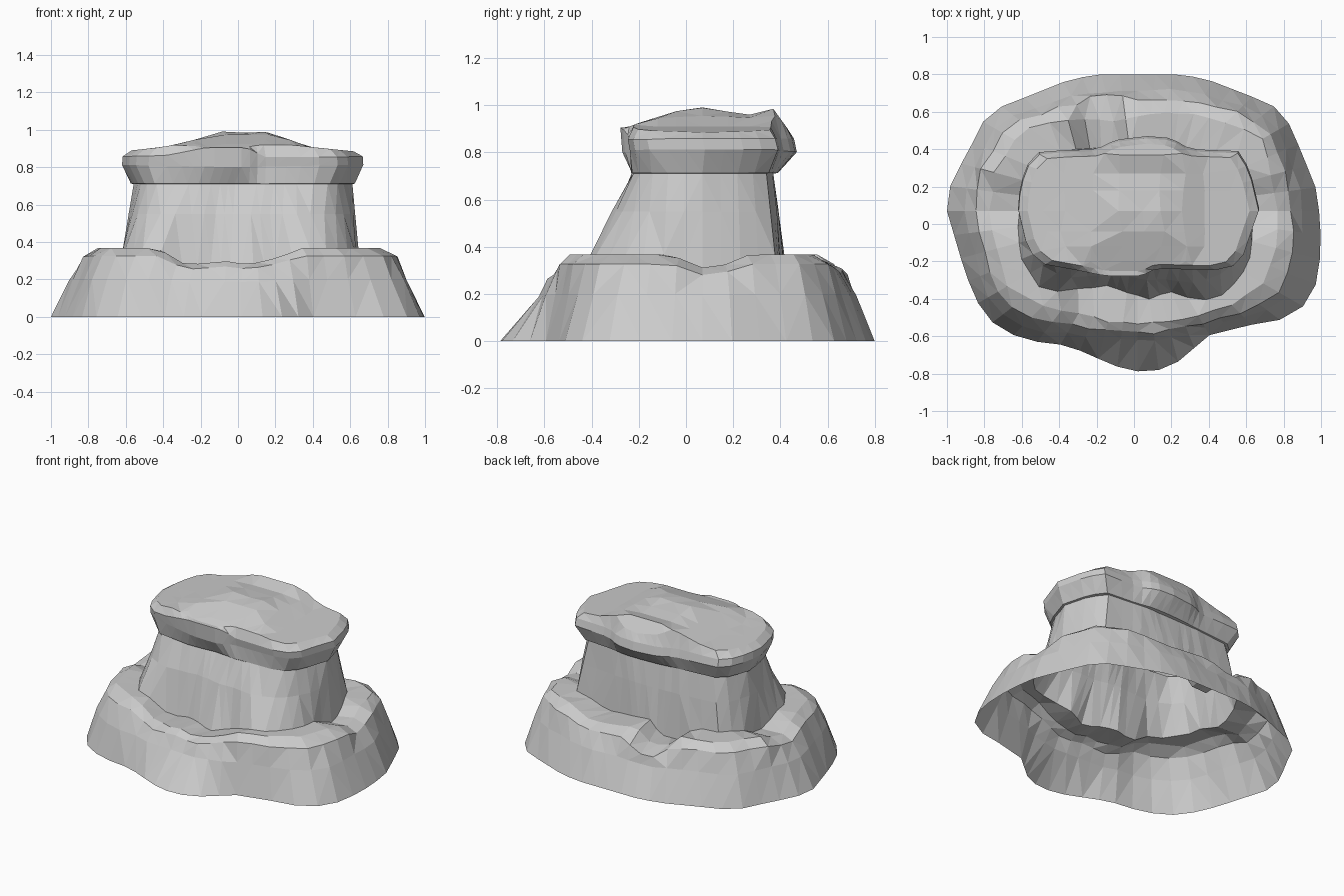
import bpy, bmesh, math, random
from mathutils import Vector
from mathutils.geometry import intersect_line_line_2d as hit, delaunay_2d_cdt

if "Cube" in bpy.data.objects:
    bpy.data.objects.remove(bpy.data.objects["Cube"])

random.seed(4)
N = 48
C = Vector((0.02, 0.07))

BASE = [(1, 0), (.97, .2), (.88, .42), (.8, .6), (.71, .65), (.4, .77), (.26, .8), (-.2, .8),
        (-.35, .77), (-.6, .67), (-.78, .6), (-.88, .4), (-.98, .22), (-1, .07), (-.95, -.1),
        (-.9, -.27), (-.8, -.5), (-.6, -.62), (-.35, -.65), (-.1, -.76), (.03, -.79), (.14, -.78),
        (.27, -.72), (.38, -.6), (.62, -.54), (.85, -.5), (.94, -.4), (.99, -.28)]
LEDGE = [(.77, .1), (.73, .28), (.68, .46), (.5, .54), (.3, .59), (.1, .59), (-.1, .55), (-.35, .56),
         (-.6, .5), (-.74, .3), (-.77, .1), (-.75, -.1), (-.68, -.33), (-.5, -.43), (-.3, -.48),
         (-.1, -.53), (.1, -.53), (.3, -.5), (.55, -.42), (.71, -.3), (.76, -.1)]
FOOT = [(.65, .07), (.62, .25), (.55, .38), (.3, .4), (0, .42), (-.3, .4), (-.53, .37), (-.61, .2),
        (-.62, 0), (-.6, -.2), (-.5, -.34), (-.4, -.36), (-.15, -.33), (.08, -.4), (.2, -.36),
        (.35, -.42), (.5, -.37), (.61, -.22)]
NECK = [(.61, .07), (.56, .25), (.5, .34), (.2, .37), (-.2, .36), (-.48, .33), (-.56, .15),
        (-.53, -.05), (-.46, -.19), (-.2, -.22), (0, -.2), (.12, -.23), (.45, -.22), (.55, -.12)]
CAP = [(.67, .07), (.62, .28), (.56, .38), (.3, .39), (.2, .45), (.07, .46), (-.1, .44), (-.2, .39),
       (-.5, .38), (-.56, .33), (-.61, .2), (-.62, .07), (-.58, -.1), (-.52, -.21), (-.3, -.25),
       (-.15, -.28), (.04, -.28), (.12, -.24), (.5, -.25), (.58, -.19), (.63, -.04)]


def sample(outline):
    out = []
    for i in range(N):
        a = 2 * math.pi * i / N
        far = C + 3 * Vector((math.cos(a), math.sin(a)))
        for p, q in zip(outline, outline[1:] + outline[:1]):
            h = hit(C, far, Vector(p), Vector(q))
            if h:
                out.append(h)
                break
    return out


def blend(a, b, t):
    return [p.lerp(q, t(p) if callable(t) else t) for p, q in zip(a, b)]


def scaled(pts, t):
    return [C + (p - C) * t for p in pts]


def interp(x, pts):
    for (x0, y0), (x1, y1) in zip(pts, pts[1:]):
        if x <= x1:
            return y0 + (y1 - y0) * max(0, (x - x0) / (x1 - x0))
    return pts[-1][1]


def dip(p):
    # Hollows worn into the ledge: front, back, right and left
    if p.y < -.2:
        return interp(p.x, [(-.43, 0), (-.28, .09), (-.05, .07), (.05, .09), (.22, .05), (.34, 0)])
    if p.y > .3:
        return interp(p.x, [(-.34, 0), (-.24, .1), (-.1, .1), (-.03, .02), (.3, .05), (.5, 0)])
    return interp(p.y, [(-.05, 0), (.03, .06), (.15, .05), (.27, 0)])


def lower_t(p):
    # How far the skirt leans in: the front toe slopes most
    if p.y < -.45:
        return interp(p.x, [(-.85, .38), (-.6, .3), (-.3, .38), (-.15, .65), (.2, .65), (.4, .35), (.8, .38)])
    return .38


def upper_t(p):
    if p.y < -.45:
        return interp(p.x, [(-.3, .62), (-.15, .8), (.2, .8), (.4, .62)])
    if p.y > .6:
        return interp(p.x, [(-.4, .62), (-.25, .4), (-.1, .4), (0, .62)])
    return .64


def crown(p):
    # Uneven summit profile
    zx = interp(p.x, [(-.62, .885), (-.38, .91), (-.22, .95), (-.07, .995), (.01, .975), (.05, .985),
                      (.15, .99), (.27, .95), (.37, .91), (.67, .88)])
    zy = interp(p.y, [(-.28, .895), (-.2, .925), (-.04, .975), (.07, 1), (.25, .955), (.37, .985), (.46, .86)])
    return min(zx, zy)


def add_ring(bm, pts, zf, jitter=0):
    vs = []
    for p in pts:
        q = C + (p - C) * (1 + random.uniform(-jitter, jitter))
        vs.append(bm.verts.new((q.x, q.y, zf(q))))
    return vs


def loft(bm, a, b):
    for i in range(N):
        j = (i + 1) % N
        bm.faces.new((a[i], a[j], b[j], b[i]))


base, ledge, foot, neck, cap = map(sample, (BASE, LEDGE, FOOT, NECK, CAP))
bm = bmesh.new()
rings = [
    # Skirt
    add_ring(bm, base, lambda p: 0),
    add_ring(bm, blend(base, ledge, lower_t), lambda p: .2 - .15 * dip(p), .01),
    add_ring(bm, blend(base, ledge, upper_t), lambda p: .326 - .8 * dip(p), .015),
    # Ledge
    add_ring(bm, ledge, lambda p: .368 - dip(p), .01),
    add_ring(bm, foot, lambda p: .366 - 1.1 * dip(p), .008),
    # Column
    add_ring(bm, blend(foot, neck, .52), lambda p: .55, .012),
    add_ring(bm, neck, lambda p: .71, .005),
    # Overhanging cap
    add_ring(bm, blend(neck, cap, .25), lambda p: .713),
    add_ring(bm, [p + Vector((0, .01)) for p in cap], lambda p: .8 + .02 * abs(p.x)),
    add_ring(bm, scaled(cap, .995), lambda p: .858 if p.y > -.1 else
             interp(p.x, [(-.4, .86), (-.17, .905), (.05, .905), (.14, .855)])),
    add_ring(bm, scaled(cap, .92), crown),
]
for a, b in zip(rings, rings[1:]):
    loft(bm, a, b)
bmesh.ops.triangulate(bm, faces=bm.faces[:])

# Summit: rim filled with coarse irregular facets
rim = rings[-1]
co = [v.co.xy for v in rim]
verts = list(rim)
xs = [-.48, -.38, -.22, -.07, .05, .15, .27, .38, .52]
ys = [-.2, -.12, -.04, .07, .18, .27, .37]
inner = scaled(cap, .84)
for x in xs:
    for y in ys:
        p = Vector((x + random.uniform(-.015, .015), y))
        i = round(math.atan2(p.y - C.y, p.x - C.x) / (2 * math.pi) * N) % N
        if (p - C).length < (inner[i] - C).length:
            co.append(p)
            verts.append(bm.verts.new((p.x, p.y, crown(p))))
edges = [(i, (i + 1) % N) for i in range(N)]
for tri in delaunay_2d_cdt(co, edges, [], 1, 1e-6)[2]:
    if max(tri) < len(verts):
        bm.faces.new([verts[i] for i in tri])

bmesh.ops.recalc_face_normals(bm, faces=bm.faces[:])
me = bpy.data.meshes.new("rock_outcrop")
bm.to_mesh(me)
bm.free()
bpy.context.collection.objects.link(bpy.data.objects.new("rock_outcrop", me))
